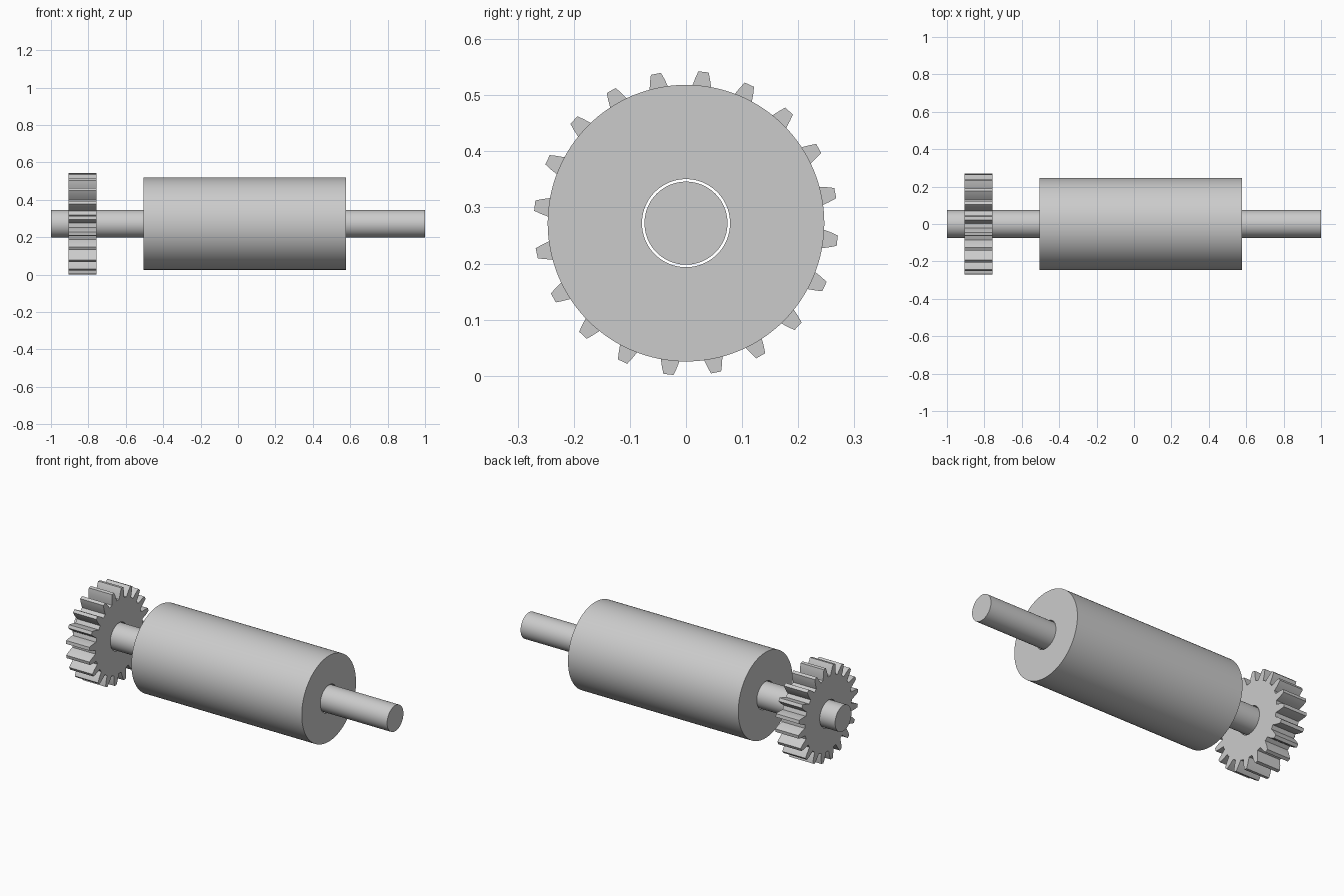
import bpy
import bmesh
from math import cos, sin, radians, pi, tau

AXIS_Z = 0.272      # height of the common axis
BORE = 0.0785       # clearance hole around the shaft
TEETH = 20

old = bpy.data.objects.get("Cube")
if old:
    bpy.data.objects.remove(old, do_unlink=True)

# One plain grey for everything
grey = bpy.data.materials.new("plain grey")
grey.use_nodes = True
colour = (0.6, 0.6, 0.6, 1.0)
grey.diffuse_color = colour
grey.node_tree.nodes["Principled BSDF"].inputs["Base Color"].default_value = colour


def circle(radius, count=80):
    """Points of a circle as (y, z) pairs."""
    return [(radius * cos(tau * i / count), radius * sin(tau * i / count))
            for i in range(count)]


def gear_outline():
    """Outline with curved tooth flanks, as (y, z) pairs."""
    # radius and half width of a tooth, from root to tip
    flank = [(0.213, 0.022), (0.23, 0.0198), (0.247, 0.0165),
             (0.26, 0.0130), (0.2715, 0.0092)]
    points = []
    for i in range(TEETH):
        mid = radians(83.4) + tau * i / TEETH
        root = flank[0][0]
        gap = mid - pi / TEETH
        points.append((root * cos(gap), root * sin(gap)))
        side = [(r, -w / r) for r, w in flank]
        side += [(r, -a) for r, a in reversed(side)]
        points += [(r * cos(mid + a), r * sin(mid + a)) for r, a in side]
    return points


def extrude_x(name, x0, x1, outline, hole=None):
    """Prism along x, optionally with a hole through it."""
    bm = bmesh.new()
    edges = []
    for loop in filter(None, (outline, hole)):
        verts = [bm.verts.new((x0, y, z)) for y, z in loop]
        edges += [bm.edges.new((a, b)) for a, b in zip(verts, verts[1:] + verts[:1])]
    if hole:
        bmesh.ops.triangle_fill(bm, edges=edges, use_beauty=True)
    else:
        bm.faces.new(verts)
    cap = bmesh.ops.extrude_face_region(bm, geom=bm.faces[:], use_keep_orig=True)
    moved = [v for v in cap["geom"] if isinstance(v, bmesh.types.BMVert)]
    bmesh.ops.translate(bm, verts=moved, vec=(x1 - x0, 0, 0))
    bmesh.ops.recalc_face_normals(bm, faces=bm.faces[:])

    mesh = bpy.data.meshes.new(name)
    bm.to_mesh(mesh)
    bm.free()
    mesh.materials.append(grey)
    obj = bpy.data.objects.new(name, mesh)
    obj.location.z = AXIS_Z
    bpy.context.collection.objects.link(obj)
    bpy.ops.object.select_all(action="DESELECT")
    obj.select_set(True)
    bpy.context.view_layer.objects.active = obj
    bpy.ops.object.shade_smooth_by_angle(angle=radians(25))
    return obj


# Shaft running the full length, with a hollow roller and a gear around it
extrude_x("shaft", -1.0, 1.0, circle(0.074))
extrude_x("roller", -0.505, 0.578, circle(0.2465, 128), circle(BORE))
extrude_x("gear", -0.905, -0.757, gear_outline(), circle(BORE))
